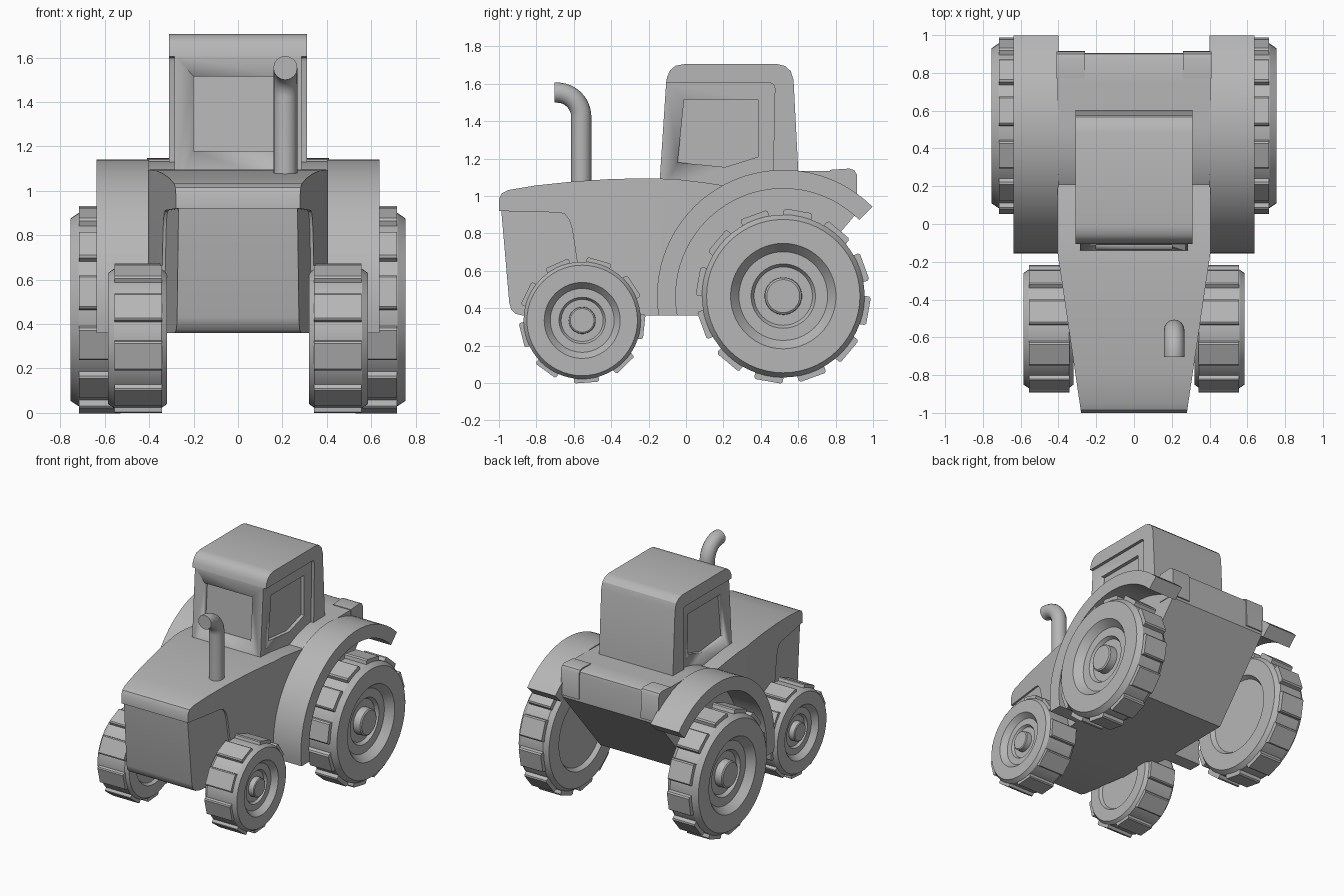
import bpy, bmesh, math
from mathutils import Vector

if "Cube" in bpy.data.objects:
    bpy.data.objects.remove(bpy.data.objects["Cube"])

grey = bpy.data.materials.new("plain_grey")
grey.diffuse_color = (0.47, 0.47, 0.47, 1)
grey.use_nodes = True
grey.node_tree.nodes["Principled BSDF"].inputs["Base Color"].default_value = grey.diffuse_color


def finish(name, bm, angle=30):
    bmesh.ops.recalc_face_normals(bm, faces=bm.faces[:])
    me = bpy.data.meshes.new(name)
    bm.to_mesh(me)
    bm.free()
    ob = bpy.data.objects.new(name, me)
    bpy.context.collection.objects.link(ob)
    me.materials.append(grey)
    smooth(ob, angle)
    return ob


def smooth(ob, angle=30):
    bpy.ops.object.select_all(action='DESELECT')
    ob.select_set(True)
    bpy.context.view_layer.objects.active = ob
    bpy.ops.object.shade_smooth_by_angle(angle=math.radians(angle))


def prism_bm(pts, x0, x1):
    """Side profile (y, z) extruded across x."""
    bm = bmesh.new()
    f = bm.faces.new([bm.verts.new((x0, y, z)) for y, z in pts])
    r = bmesh.ops.extrude_face_region(bm, geom=[f])
    for v in r["geom"]:
        if isinstance(v, bmesh.types.BMVert):
            v.co.x = x1
    return bm


def prism(name, pts, x0, x1):
    return finish(name, prism_bm(pts, x0, x1))


def tapered(name, pts, inset):
    """Body prism that narrows toward the nose."""
    bm = prism_bm(pts, -1, 1)
    bmesh.ops.bisect_plane(bm, geom=bm.verts[:] + bm.edges[:] + bm.faces[:],
                           plane_co=(0, -0.15, 0), plane_no=(0, 1, 0))
    for v in bm.verts:
        t = max(0, (-0.15 - v.co.y) / 0.85)
        v.co.x *= 0.405 - 0.125 * t - inset
    return finish(name, bm)


def arc(cy, cz, r, a0, a1, n):
    return [(cy + r * math.cos(math.radians(a0 + (a1 - a0) * i / n)),
             cz + r * math.sin(math.radians(a0 + (a1 - a0) * i / n))) for i in range(n + 1)]


WY, WZ = 0.52, 0.465  # rear wheel centre

# Main body: hood, rear deck and sloping underside
hood = [(-0.68, 0.912), (-1, 0.92), (-1, 0.985), (-0.985, 1.015), (-0.95, 1.032), (-0.8, 1.057),
        (-0.6, 1.078), (-0.4, 1.091), (-0.2, 1.095), (-0.05, 1.09), (0.1, 1.072), (0.21, 1.055)]
deck = arc(WY, WZ, 0.668, 115, 90, 6) + [(0.75, 1.135), (0.88, 1.135), (0.9, 1.125), (0.905, 1.1)]
under = [(0.905, 0.9), (0.45, 0.36), (-0.53, 0.36), (-0.575, 0.6), (-0.608, 0.82), (-0.625, 0.875), (-0.65, 0.905)]
tapered("body", hood + deck + under, 0)

# Grille block set in under the hood
tapered("grille", [(-0.99, 0.95), (-0.945, 0.43), (-0.935, 0.395), (-0.91, 0.37), (-0.87, 0.36),
                   (-0.4, 0.36), (-0.4, 0.95)], 0.014)

# Cab with recessed windows
cab = prism("cab", [(-0.146, 1.0), (-0.106, 1.61), (0.55, 1.61), (0.58, 1.0)], -0.287, 0.287)
side = [(-0.01, 1.515), (0.385, 1.515), (0.385, 1.21), (0.21, 1.155), (-0.045, 1.18)]
front = [(-0.3, 1.18), (-0.104, 1.18), (-0.081, 1.515), (-0.3, 1.515)]
for pts, x0, x1 in ((side, 0.26, 0.4), (side, -0.4, -0.26), (front, -0.2, 0.2)):
    cutter = prism("window_cutter", pts, x0, x1)
    cutter.hide_render = True
    m = cab.modifiers.new("window", 'BOOLEAN')
    m.operation, m.object, m.solver = 'DIFFERENCE', cutter, 'EXACT'
    bpy.context.view_layer.objects.active = cab
    bpy.ops.object.modifier_apply(modifier=m.name)
    bpy.data.objects.remove(cutter)

# Roof running down into the rear pillars
prism("roof", [(-0.107, 1.605), (-0.1, 1.64), (-0.085, 1.672), (-0.055, 1.697), (-0.01, 1.705),
               (0.49, 1.705), (0.53, 1.695), (0.56, 1.668), (0.575, 1.62), (0.602, 1.1),
               (0.465, 1.1), (0.475, 1.575), (0.468, 1.597), (0.45, 1.605)], -0.31, 0.31)

# Fenders and rear lamp blocks
outer, inner = arc(WY, WZ, 0.675, 45, 188.9, 32), arc(WY, WZ, 0.575, 190.5, 45, 32)
lamp = [(0.77, 0.92), (0.77, 1.14), (0.875, 1.147), (0.9, 1.138), (0.913, 1.115), (0.915, 0.92)]
for s, label in ((1, "right"), (-1, "left")):
    prism("fender_" + label, outer + inner, s * 0.40, s * 0.637)
    prism("rear_lamp_" + label, lamp, s * 0.26, s * 0.41)


def wheel(name, s, y, R, xin, xout, pads, start, half):
    """Lathed tyre and rim with raised tread pads; s mirrors it."""
    k = R / 0.465
    prof = [(xin + 0.03 * k, 0), (xin + 0.03 * k, 0.27), (xin, 0.29), (xin, 0.41), (xin + 0.035 * k, 0.435),
            (xout - 0.037 * k, 0.435), (xout, 0.41), (xout, 0.282), (xout - 0.055 * k, 0.237),
            (xout - 0.055 * k, 0.172), (xout - 0.08 * k, 0.156), (xout - 0.08 * k, 0.1),
            (xout - 0.025 * k, 0.098), (xout - 0.018 * k, 0.088), (xout - 0.018 * k, 0)]
    bm = bmesh.new()
    vs = [bm.verts.new((x, 0, r * k)) for x, r in prof]
    es = [bm.edges.new(e) for e in zip(vs, vs[1:])]
    bmesh.ops.spin(bm, geom=vs + es, cent=(0, 0, 0), axis=(1, 0, 0), angle=2 * math.pi, steps=56)
    bmesh.ops.remove_doubles(bm, verts=bm.verts[:], dist=1e-4)
    for v in bm.verts:
        v.co = (s * v.co.x, v.co.y + y, v.co.z + R)
    finish(name, bm)

    # Tread pads
    bm = bmesh.new()
    x0, x1, w = xin + 0.03 * k, xout - 0.04 * k, R * math.sin(math.radians(half))
    for i in range(pads):
        a = math.radians(start + 360 * i / pads)
        rad, tan = Vector((0, math.cos(a), math.sin(a))), Vector((0, -math.sin(a), math.cos(a)))
        rows = []
        for r, h in ((0.90, 1.0), (0.975, 1.0), (0.995, 0.88)):
            rows.append([bm.verts.new(Vector((s * x, y, R)) + rad * R * r + tan * w * h * t)
                         for x, t in ((x0, -1), (x1, -1), (x1, 1), (x0, 1))])
        for lo, hi in zip(rows, rows[1:]):
            for j in range(4):
                bm.faces.new((lo[j], lo[(j + 1) % 4], hi[(j + 1) % 4], hi[j]))
        bm.faces.new(rows[0])
        bm.faces.new(rows[-1])
    finish(name + "_treads", bm, 10)


for s, label in ((1, "right"), (-1, "left")):
    wheel("front_wheel_" + label, s, -0.555, 0.335, 0.32, 0.585, 9, -86, 11.5)
    wheel("rear_wheel_" + label, s, WY, WZ, 0.50, 0.755, 12, 20, 9.5)

# Exhaust pipe bent toward the front
path = [(-0.56, 1.0), (-0.56, 1.2)] + arc(-0.69, 1.423, 0.13, 0, 90, 12) + [(-0.703, 1.553)]
cu = bpy.data.curves.new("exhaust", 'CURVE')
cu.dimensions, cu.bevel_depth, cu.bevel_resolution, cu.use_fill_caps = '3D', 0.054, 6, True
sp = cu.splines.new('POLY')
sp.points.add(len(path) - 1)
for p, (y, z) in zip(sp.points, path):
    p.co = (0.213, y, z, 1)
cu.materials.append(grey)
pipe = bpy.data.objects.new("exhaust", cu)
bpy.context.collection.objects.link(pipe)
bpy.ops.object.select_all(action='DESELECT')
pipe.select_set(True)
bpy.context.view_layer.objects.active = pipe
bpy.ops.object.convert(target='MESH')
smooth(bpy.context.object, 40)
